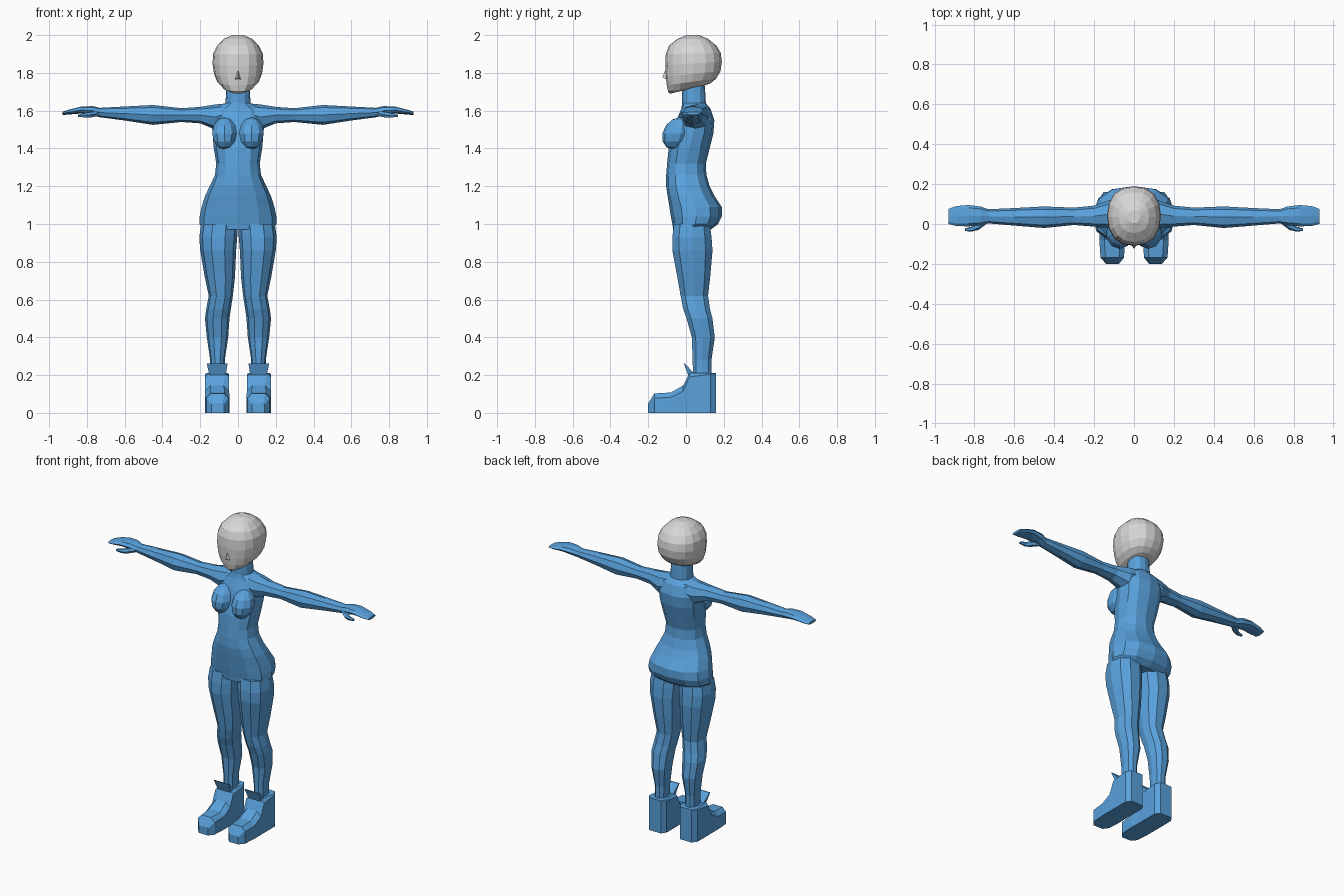
import bpy, bmesh, math
from mathutils import Vector


def material(name, rgb):
    m = bpy.data.materials.new(name)
    m.diffuse_color = (*rgb, 1)
    return m


BLUE = material("suit blue", (0.10, 0.36, 0.72))
GREY = material("head grey", (0.68, 0.68, 0.68))


def finish(name, bm, mat, mirror=False):
    bmesh.ops.recalc_face_normals(bm, faces=bm.faces)
    me = bpy.data.meshes.new(name)
    bm.to_mesh(me)
    bm.free()
    me.materials.append(mat)
    ob = bpy.data.objects.new(name, me)
    bpy.context.collection.objects.link(ob)
    if mirror:
        mod = ob.modifiers.new("mirror", 'MIRROR')
        mod.use_mirror_merge = False
    return ob


def loft(name, rings, mat, mirror=False):
    """Skin a list of equal-length point rings and cap both ends."""
    bm = bmesh.new()
    vs = [[bm.verts.new(p) for p in r] for r in rings]
    n = len(vs[0])
    for a, b in zip(vs, vs[1:]):
        for i in range(n):
            j = (i + 1) % n
            bm.faces.new((a[i], a[j], b[j], b[i]))
    bm.faces.new(vs[0])
    bm.faces.new(vs[-1])
    return finish(name, bm, mat, mirror)


def oval(n, u0, u1, v0, v1, e=2.3):
    """Superellipse filling the box u0..u1, v0..v1."""
    pts = []
    for i in range(n):
        a = 2 * math.pi * i / n
        c, s = math.cos(a), math.sin(a)
        c = math.copysign(abs(c) ** (2 / e), c)
        s = math.copysign(abs(s) ** (2 / e), s)
        pts.append(((u0 + u1) / 2 + c * (u1 - u0) / 2, (v0 + v1) / 2 + s * (v1 - v0) / 2))
    return pts


# Head: z at front, z at back, half width, front y, back y
head = [(1.69, 1.73, .045, -.085, .09), (1.70, 1.745, .078, -.095, .13),
        (1.735, 1.77, .11, -.102, .16), (1.78, 1.81, .127, -.107, .183),
        (1.84, 1.86, .135, -.11, .19), (1.90, 1.905, .131, -.107, .184),
        (1.945, 1.945, .11, -.09, .16), (1.98, 1.98, .075, -.045, .117),
        (2.0, 2.0, .03, .005, .07)]
loft("head", [[(x, y, zf + (zb - zf) * (y - yf) / (yb - yf)) for x, y in oval(16, -w, w, yf, yb)]
              for zf, zb, w, yf, yb in head], GREY)

# Nose
bm = bmesh.new()
for p in [(0, -.104, 1.825), (-.017, -.1, 1.765), (.017, -.1, 1.765), (0, -.126, 1.776), (0, -.09, 1.76)]:
    bm.verts.new(p)
bmesh.ops.convex_hull(bm, input=bm.verts)
finish("nose", bm, GREY)

# Torso and neck: z, half width, front y, back y
torso = [(.97, .185, -.068, .13), (1.0, .204, -.072, .17), (1.04, .203, -.08, .19),
         (1.09, .193, -.088, .19), (1.15, .174, -.098, .15), (1.2, .15, -.105, .125),
         (1.26, .122, -.105, .108), (1.32, .115, -.10, .105), (1.40, .128, -.092, .125),
         (1.48, .135, -.07, .145), (1.55, .14, -.05, .15), (1.61, .125, -.025, .13),
         (1.64, .066, -.02, .105), (1.73, .062, -.02, .10)]
loft("torso", [[(x, y, z) for x, y in oval(12, -w, w, yf, yb)] for z, w, yf, yb in torso], BLUE)

# Chest
bm = bmesh.new()
bmesh.ops.create_uvsphere(bm, u_segments=10, v_segments=6, radius=1)
for v in bm.verts:
    x, y, z = v.co
    v.co = Vector((.072 + x * .068, -.05 + y * .075 + z * .018, 1.48 + z * .085))
finish("chest", bm, BLUE, True)

# Arms with hands: x, low z, high z, front y, back y
arm = [(.04, 1.54, 1.64, -.02, .125), (.12, 1.50, 1.633, -.02, .12), (.2, 1.533, 1.62, -.013, .092),
       (.3, 1.54, 1.613, -.005, .082), (.45, 1.525, 1.63, -.02, .088), (.6, 1.548, 1.622, -.008, .08),
       (.73, 1.565, 1.615, .003, .074), (.77, 1.575, 1.624, -.006, .088), (.83, 1.585, 1.622, -.012, .095),
       (.89, 1.58, 1.607, -.01, .09), (.93, 1.577, 1.594, 0, .076)]
loft("arm", [[(x, y, z) for y, z in oval(8, yf, yb, lo, hi)] for x, lo, hi, yf, yb in arm], BLUE, True)

# Thumbs
thumb = [(.74, 1.57, 1.60, .0, .04), (.78, 1.562, 1.595, -.03, .02),
         (.81, 1.562, 1.588, -.037, -.012), (.848, 1.567, 1.58, -.036, -.022)]
loft("thumb", [[(x, y, z) for y, z in oval(6, yf, yb, lo, hi)] for x, lo, hi, yf, yb in thumb], BLUE, True)

# Legs: z, inner x, outer x, front y, back y
leg = [(1.0, .001, .195, -.068, .13), (.93, .004, .205, -.077, .14), (.86, .01, .2, -.077, .145),
       (.72, .016, .176, -.05, .132), (.62, .027, .155, -.032, .12), (.55, .038, .168, -.018, .13),
       (.5, .045, .175, .0, .143), (.4, .052, .165, .028, .155), (.28, .07, .147, .033, .137),
       (.18, .07, .147, .035, .137)]
loft("leg", [[(x, y, z) for x, y in oval(10, xi, xo, yf, yb)] for z, xi, xo, yf, yb in leg], BLUE, True)

# Boots: y, top z, inner x, outer x, chamfer
boot = [(-.2, .05, .075, .14, .005), (-.168, .103, .05, .168, .025), (-.08, .108, .045, .174, .025),
        (-.015, .145, .047, .174, .03), (.018, .21, .047, .174, .02), (.13, .21, .047, .174, .005),
        (.16, .21, .068, .152, .003)]
loft("boot", [[(xi, y, 0), (xo, y, 0), (xo, y, zt - c), (xo - c, y, zt), (xi + c, y, zt), (xi, y, zt - c)]
              for y, zt, xi, xo, c in boot], BLUE, True)

# Boot tongues
tongue = [(.2, .065, .152, .012, .05), (.262, .055, .165, -.012, -.006)]
loft("boot_tongue", [[(xi, yf, z), (xo, yf, z), (xo, yb, z), (xi, yb, z)]
                     for z, xi, xo, yf, yb in tongue], BLUE, True)
